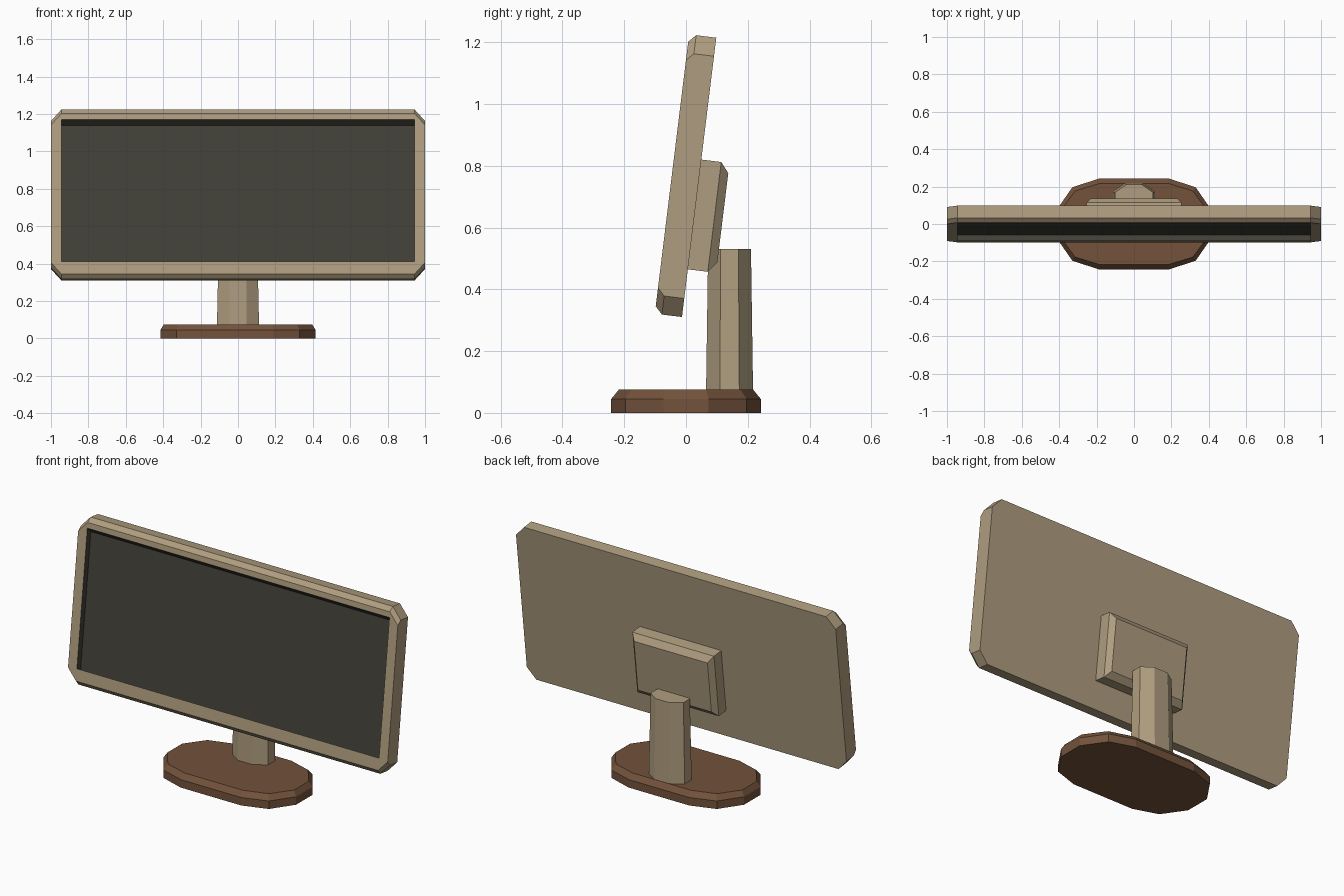
import bpy, bmesh, math
from mathutils import Matrix

cube = bpy.data.objects.get("Cube")
if cube:
    bpy.data.objects.remove(cube)


def material(name, rgb):
    m = bpy.data.materials.new(name)
    m.use_nodes = True
    m.diffuse_color = (*rgb, 1)
    m.node_tree.nodes["Principled BSDF"].inputs["Base Color"].default_value = (*rgb, 1)
    return m


BEIGE = material("beige plastic", (0.43, 0.34, 0.215))
BROWN = material("brown base", (0.17, 0.085, 0.044))
DARK = material("dark screen", (0.054, 0.052, 0.040))

# Frame shared by the tilted parts: y runs from the back of the panel, z runs up it
TILT = Matrix.Translation((0, 0.0425, 0.7625)) @ Matrix.Rotation(math.radians(-7), 4, "X")


def ring(bm, points):
    return [bm.verts.new(p) for p in points]


def bridge(bm, a, b, mat=0):
    n = len(a)
    for i in range(n):
        j = (i + 1) % n
        bm.faces.new((a[i], a[j], b[j], b[i])).material_index = mat


def finish(bm, name, mats, matrix=None):
    bmesh.ops.recalc_face_normals(bm, faces=bm.faces)
    mesh = bpy.data.meshes.new(name)
    bm.to_mesh(mesh)
    bm.free()
    for m in mats:
        mesh.materials.append(m)
    ob = bpy.data.objects.new(name, mesh)
    bpy.context.collection.objects.link(ob)
    if matrix:
        ob.matrix_world = matrix
    return ob


def loft(name, sections, mat, matrix=None):
    """Closed solid through a list of matching rings."""
    bm = bmesh.new()
    rings = [ring(bm, s) for s in sections]
    for a, b in zip(rings, rings[1:]):
        bridge(bm, a, b)
    bm.faces.new(rings[0])
    bm.faces.new(rings[-1])
    return finish(bm, name, [mat], matrix)


def rect(x, y, low, high):
    return [(x, y, high), (x, y, low), (-x, y, low), (-x, y, high)]


def clipped_rect(y, shrink):
    """Rectangle with cut corners, two points per corner."""
    x, cut, h, side = 1.0, 0.945, 0.4555 - shrink, 0.395 - shrink
    return [(cut, y, h), (x, y, side), (x, y, -side), (cut, y, -h),
            (-cut, y, -h), (-x, y, -side), (-x, y, side), (-cut, y, h)]


# Monitor housing with the recessed screen
bm = bmesh.new()
back = ring(bm, clipped_rect(0, 0))
edge = ring(bm, clipped_rect(-0.0655, 0))
front = ring(bm, clipped_rect(-0.0886, 0.024))
opening = ring(bm, rect(0.945, -0.0886, -0.364, 0.4007))
glass = ring(bm, rect(0.945, -0.053, -0.392, 0.3728))
bm.faces.new(back)
bridge(bm, back, edge)
bridge(bm, edge, front)
for i in range(4):
    j = (i + 1) % 4
    bm.faces.new((front[2 * i], front[2 * i + 1], opening[i]))
    bm.faces.new((front[2 * i + 1], front[2 * j], opening[j], opening[i]))
bridge(bm, opening, glass, 1)
bm.faces.new(glass).material_index = 1
finish(bm, "monitor_housing", [BEIGE, DARK], TILT)

# Mounting block on the back of the housing
loft("mounting_block",
     [rect(0.255, -0.01, -0.3, 0.058),
      rect(0.255, 0.065, -0.3, 0.058),
      rect(0.23, 0.092, -0.267, 0.025)], BEIGE, TILT)


# Octagonal stand post, slightly tapered
def octagon(scale, z):
    angles = [math.radians(22.5 + 45 * i) for i in range(8)]
    return [(0.122 * scale * math.cos(a), 0.141 + 0.0825 * scale * math.sin(a), z) for a in angles]


loft("stand_post", [octagon(1, 0.06), octagon(0.91, 0.53)], BEIGE)

# Twelve-sided oval base with a sloped rim
quarter = [(0.415, 0.073), (0.33, 0.196), (0.19, 0.242)]
outline = (quarter + [(-x, y) for x, y in reversed(quarter)]
           + [(-x, -y) for x, y in quarter] + [(x, -y) for x, y in reversed(quarter)])


def base_ring(sx, sy, z):
    return [(x * sx, y * sy, z) for x, y in outline]


loft("stand_base",
     [base_ring(1, 1, 0), base_ring(1, 1, 0.045), base_ring(0.955, 0.9, 0.075)], BROWN)
